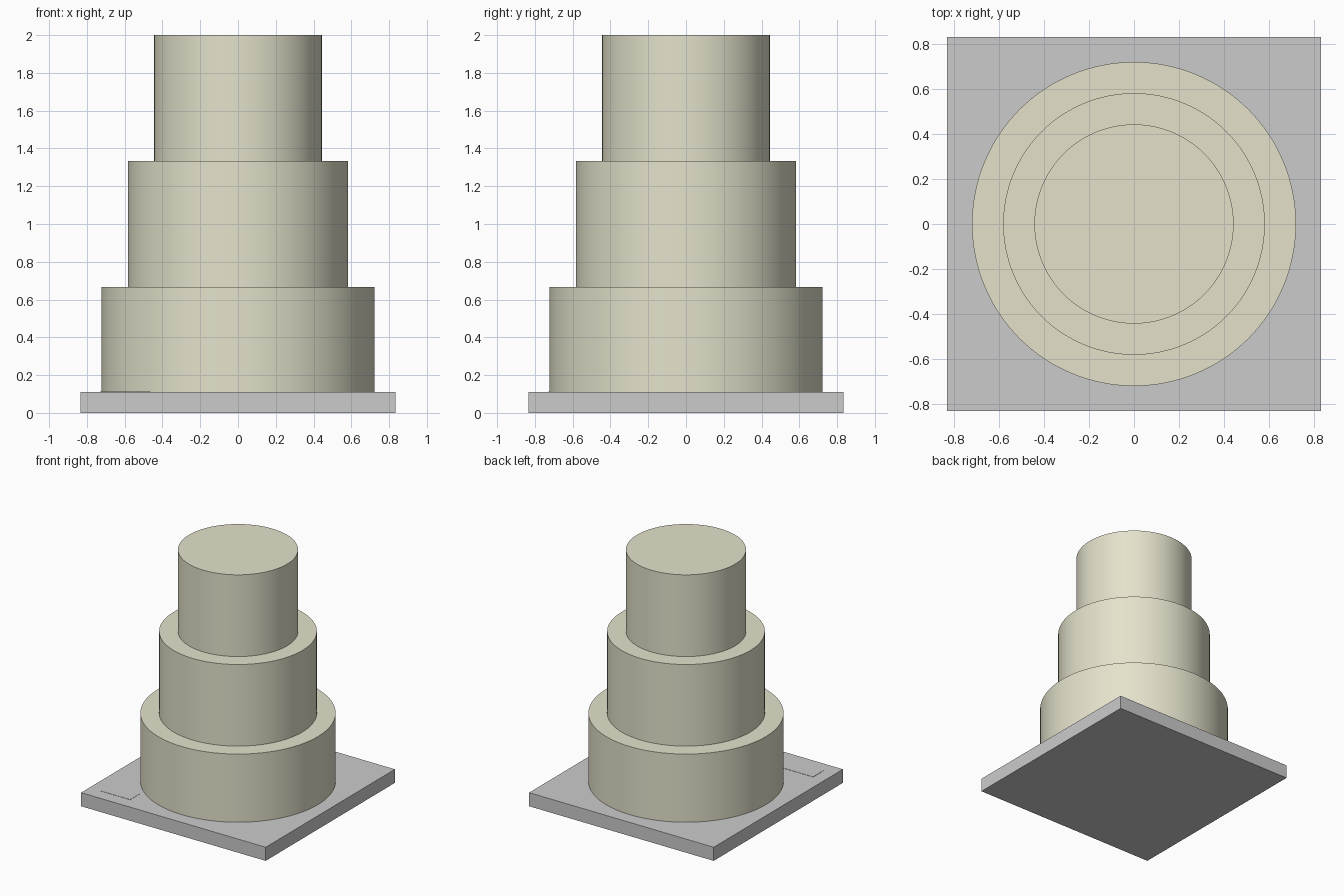
import bpy
import math

if "Cube" in bpy.data.objects:
    bpy.data.objects.remove(bpy.data.objects["Cube"])

CREAM = bpy.data.materials.new("cream_icing")
CREAM.diffuse_color = (0.78, 0.76, 0.60, 1.0)
CREAM.use_nodes = True
CREAM.node_tree.nodes["Principled BSDF"].inputs["Base Color"].default_value = CREAM.diffuse_color


def box(name, x0, x1, y0, y1, z0, z1):
    bpy.ops.mesh.primitive_cube_add(
        size=1, location=((x0 + x1) / 2, (y0 + y1) / 2, (z0 + z1) / 2))
    ob = bpy.context.object
    ob.name = name
    ob.scale = (x1 - x0, y1 - y0, z1 - z0)
    bpy.ops.object.transform_apply(location=False, rotation=False, scale=True)
    return ob


def tier(name, radius, z0, z1):
    bpy.ops.mesh.primitive_cylinder_add(
        vertices=128, radius=radius, depth=z1 - z0, location=(0, 0, (z0 + z1) / 2))
    ob = bpy.context.object
    ob.name = name
    ob.data.materials.append(CREAM)
    bpy.ops.object.shade_smooth_by_angle(angle=math.radians(30))
    return ob


# Square board under the cake
BOARD_TOP = 0.111
box("cake_board", -0.833, 0.833, -0.833, 0.833, 0, BOARD_TOP)

# Three stacked round tiers
z = BOARD_TOP
for name, radius, height in (("bottom_tier", 0.722, 0.556),
                             ("middle_tier", 0.583, 0.666),
                             ("top_tier", 0.444, 0.667)):
    tier(name, radius, z, z + height)
    z += height

# Thin blank plate in the front left corner of the board
box("corner_plate", -0.731, -0.464, -0.728, -0.595, BOARD_TOP - 0.005, BOARD_TOP + 0.002)
